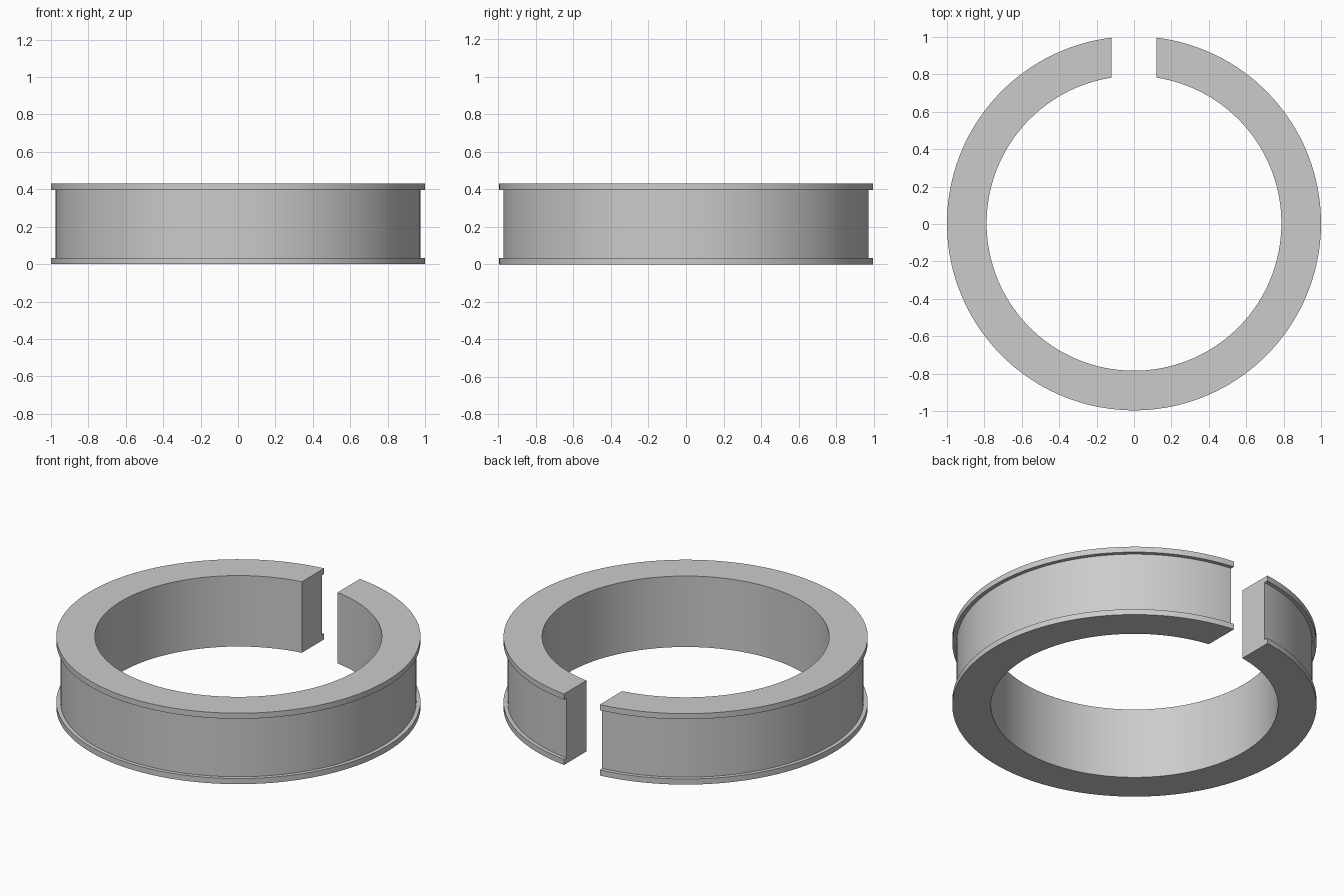
import bpy
import bmesh
import math

if "Cube" in bpy.data.objects:
    bpy.data.objects.remove(bpy.data.objects["Cube"], do_unlink=True)

INNER, BODY, RIM = 0.788, 0.977, 1.0
HEIGHT, LIP = 0.43, 0.034
HALF_GAP = 0.12
SEGMENTS = 144
SHIFT_Y = (RIM - math.sqrt(RIM ** 2 - HALF_GAP ** 2)) / 2

# Plain grey material
grey = bpy.data.materials.new("light grey")
grey.use_nodes = True
colour = (0.6, 0.6, 0.6, 1)
grey.diffuse_color = colour
grey.node_tree.nodes["Principled BSDF"].inputs["Base Color"].default_value = colour

# Channel-shaped cross-section: straight bore, recessed outer wall, two lips
profile = [
    (INNER, 0), (RIM, 0), (RIM, LIP), (BODY, LIP),
    (BODY, HEIGHT - LIP), (RIM, HEIGHT - LIP), (RIM, HEIGHT), (INNER, HEIGHT),
]

# Sweep round from one side of the rear slot to the other, keeping its sides parallel
bm = bmesh.new()
sections = []
for i in range(SEGMENTS + 1):
    section = []
    for radius, z in profile:
        start = math.asin(HALF_GAP / radius)
        angle = start + (2 * math.pi - 2 * start) * i / SEGMENTS
        section.append(bm.verts.new((radius * math.sin(angle),
                                     radius * math.cos(angle) + SHIFT_Y, z)))
    sections.append(section)

count = len(profile)
for a, b in zip(sections, sections[1:]):
    for j in range(count):
        k = (j + 1) % count
        bm.faces.new((a[j], a[k], b[k], b[j]))

# Flat end faces of the slot
bm.faces.new(sections[0])
bm.faces.new(sections[-1])
bmesh.ops.recalc_face_normals(bm, faces=bm.faces)

mesh = bpy.data.meshes.new("split_ring")
bm.to_mesh(mesh)
bm.free()
mesh.materials.append(grey)
ring = bpy.data.objects.new("split_ring", mesh)
bpy.context.collection.objects.link(ring)

# Smooth walls with sharp rims
bpy.ops.object.select_all(action="DESELECT")
ring.select_set(True)
bpy.context.view_layer.objects.active = ring
bpy.ops.object.shade_smooth_by_angle(angle=math.radians(30))
